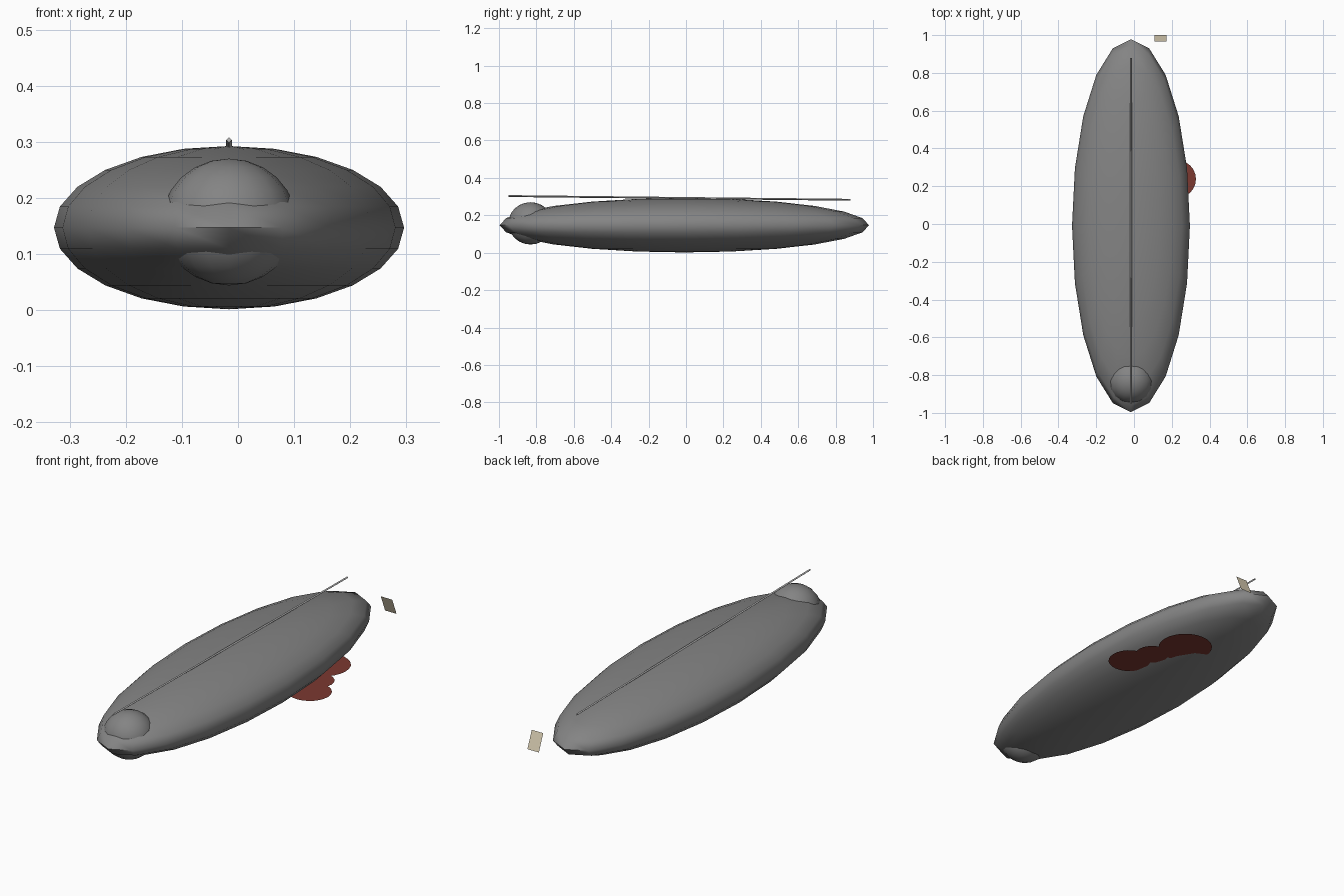
import bpy
import math
from mathutils import Vector

if "Cube" in bpy.data.objects:
    bpy.data.objects.remove(bpy.data.objects["Cube"])


def paint(obj, name, color):
    mat = bpy.data.materials.get(name) or bpy.data.materials.new(name)
    mat.diffuse_color = color
    mat.use_nodes = True
    mat.node_tree.nodes["Principled BSDF"].inputs["Base Color"].default_value = mat.diffuse_color
    obj.data.materials.append(mat)


def ellipsoid(name, loc, radii, segments, rings):
    bpy.ops.mesh.primitive_uv_sphere_add(segments=segments, ring_count=rings, radius=1, location=loc)
    obj = bpy.context.object
    obj.name = name
    obj.scale = radii
    bpy.ops.object.transform_apply(location=False, rotation=False, scale=True)
    bpy.ops.object.shade_smooth_by_angle(angle=math.radians(60))
    paint(obj, "dark_grey", (0.23, 0.23, 0.23, 1))
    return obj


# long padded bag and the head bulge at its front end
ellipsoid("bag_body", (-0.016, -0.009, 0.147), (0.312, 0.987, 0.1455), 20, 12)
ellipsoid("head_bulge", (-0.016, -0.831, 0.157), (0.12, 0.119, 0.113), 16, 12)

# thin zip running over the top, sloping slightly down to the back
start, end = Vector((-0.016, -0.95, 0.303)), Vector((-0.016, 0.88, 0.283))
axis = end - start
bpy.ops.mesh.primitive_cylinder_add(vertices=4, radius=0.005, depth=axis.length, location=(start + end) / 2)
zip_line = bpy.context.object
zip_line.name = "zip_line"
zip_line.rotation_euler = axis.to_track_quat('Z', 'Y').to_euler()
paint(zip_line, "zip_grey", (0.5, 0.5, 0.5, 1))

# overlapping flat stain discs under the right side
for i, (x, y, r) in enumerate([(0.108, 0.51, 0.128), (0.185, 0.355, 0.08), (0.228, 0.238, 0.10)]):
    bpy.ops.mesh.primitive_circle_add(vertices=24, radius=r, fill_type='NGON',
                                      location=(x, y, 0.0252 + 0.0005 * i))
    stain = bpy.context.object
    stain.name = f"stain_{i + 1}"
    paint(stain, "dark_red", (0.20, 0.04, 0.03, 1))

# small tilted tag behind the rear end
bpy.ops.mesh.primitive_plane_add(size=1, location=(0.14, 0.983, 0.148))
tag = bpy.context.object
tag.name = "tag"
tag.scale = (0.063, 0.09, 1)
tag.rotation_euler = (math.atan2(-0.083, 0.034), 0, 0)
paint(tag, "beige", (0.68, 0.60, 0.44, 1))
